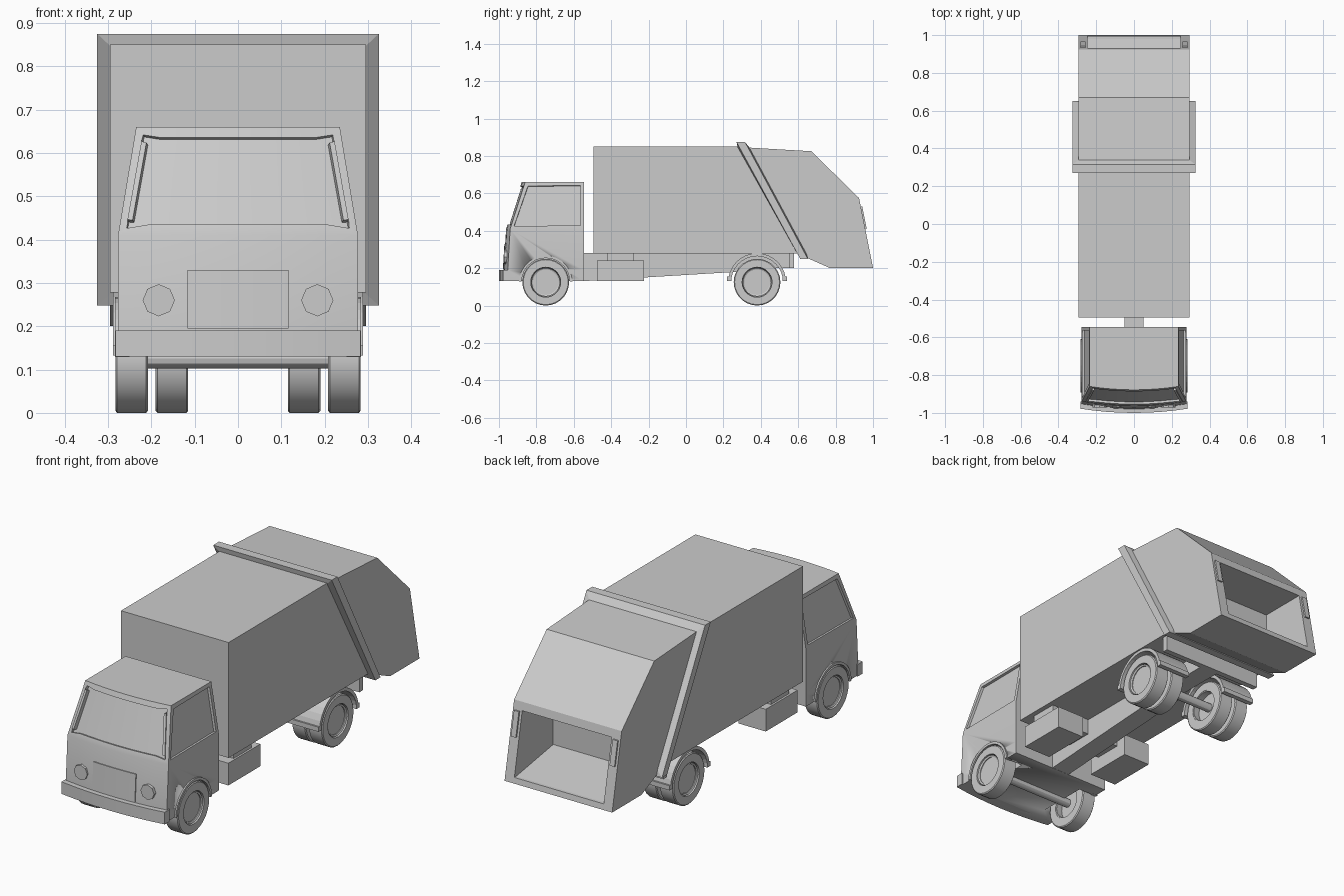
import bpy, bmesh
from math import sin, cos, pi, radians

if "Cube" in bpy.data.objects:
    bpy.data.objects.remove(bpy.data.objects["Cube"])


def finish(name, bm, smooth=False):
    bmesh.ops.recalc_face_normals(bm, faces=bm.faces)
    me = bpy.data.meshes.new(name)
    bm.to_mesh(me)
    bm.free()
    ob = bpy.data.objects.new(name, me)
    bpy.context.collection.objects.link(ob)
    if smooth:
        bpy.ops.object.select_all(action='DESELECT')
        ob.select_set(True)
        bpy.context.view_layer.objects.active = ob
        bpy.ops.object.shade_smooth_by_angle(angle=radians(30))
    return ob


def loft(rings, caps=True, closed=False):
    """Skin between rings that have equal point counts."""
    bm = bmesh.new()
    vs = [[bm.verts.new(p) for p in r] for r in rings]
    pairs = list(zip(vs, vs[1:])) + ([(vs[-1], vs[0])] if closed else [])
    for a, b in pairs:
        for i in range(len(a)):
            j = (i + 1) % len(a)
            bm.faces.new((a[i], a[j], b[j], b[i]))
    if caps and not closed:
        bm.faces.new(vs[0])
        bm.faces.new(vs[-1])
    bmesh.ops.recalc_face_normals(bm, faces=bm.faces)
    return bm


def prism(name, profile, x0, x1):
    """Side profile (y, z) extruded across x."""
    return finish(name, loft([[(x, y, z) for y, z in profile] for x in (x0, x1)]))


def box(name, x0, x1, y0, y1, z0, z1):
    return prism(name, [(y0, z0), (y1, z0), (y1, z1), (y0, z1)], x0, x1)


def lathe(name, profile, y, z, n=28, closed=True):
    """Profile (x, radius) spun about an axle along x."""
    rings = [[(x, y + r * cos(2 * pi * i / n), z + r * sin(2 * pi * i / n))
              for i in range(n)] for x, r in profile]
    return finish(name, loft(rings, caps=not closed, closed=closed), True)


def arch(name, x0, x1, y, z, r0, r1, n=14, a0=0.0):
    """Half ring over a wheel."""
    ang = [a0 + (pi - 2 * a0) * i / n for i in range(n + 1)]
    prof = [(y + r1 * cos(a), z + r1 * sin(a)) for a in ang]
    prof += [(y + r0 * cos(a), z + r0 * sin(a)) for a in reversed(ang)]
    return prism(name, prof, x0, x1)


def cut(ob, cutter):
    m = ob.modifiers.new("cut", 'BOOLEAN')
    m.operation = 'DIFFERENCE'
    m.object = cutter
    cutter.hide_render = True
    cutter.hide_viewport = True


def bowed(z, hw, yf, sag, yb, n=8):
    """Horizontal ring with a gently bowed front."""
    ts = [-1 + 2 * i / n for i in range(n + 1)]
    return [(hw * t, yf + sag * t * t, z) for t in ts] + [(hw, yb, z), (-hw, yb, z)]


FY, RY, WZ = -0.75, 0.38, 0.125

# Cab with recessed windscreen and side windows
bm = loft([bowed(0.13, 0.276, -0.978, 0.022, -0.545),
           bowed(0.19, 0.277, -0.975, 0.022, -0.545),
           bowed(0.41, 0.277, -0.962, 0.022, -0.545),
           bowed(0.66, 0.235, -0.878, 0.018, -0.545)])
groups = [lambda f: f.normal.y < -0.6, lambda f: f.normal.x > 0.85,
          lambda f: f.normal.x < -0.85]
for test in groups:
    sel = [f for f in bm.faces if 0.5 < f.calc_center_median().z < 0.6 and test(f)]
    bmesh.ops.inset_region(bm, faces=sel, thickness=0.026, depth=0)
    bmesh.ops.inset_region(bm, faces=sel, thickness=0.001, depth=-0.012)
cab = finish("cab", bm, True)

# Bumper, grille panel and headlights
finish("bumper", loft([bowed(z, 0.283, -1.0, 0.022, -0.94) for z in (0.13, 0.19)]), True)
finish("grille_panel", loft([bowed(0.195, 0.117, -0.979, 0.004, -0.95),
                             bowed(0.33, 0.117, -0.971, 0.004, -0.94)]), True)
for s in (1, -1):
    rings = [[(s * 0.183 + 0.037 * cos(pi * i / 4), y, 0.26 + 0.037 * sin(pi * i / 4))
              for i in range(8)] for y in (-0.972, -0.94)]
    finish("headlight", loft(rings))

# Refuse body
prism("refuse_body", [(-0.495, 0.278), (-0.495, 0.85), (0.3, 0.85), (0.615, 0.278)],
      -0.295, 0.295)

# Sloped flange between body and tailgate
flange = [(0.295, 0.276, 0.847, 0.598, 0.275), (0.325, 0.27, 0.875, 0.612, 0.248),
          (0.325, 0.315, 0.875, 0.652, 0.248), (0.295, 0.338, 0.846, 0.645, 0.275)]
finish("tailgate_flange", loft([[(-w, yt, zt), (w, yt, zt), (w, yb, zb), (-w, yb, zb)]
                                for w, yt, zt, yb, zb in flange]))

# Tailgate with open loading hopper
tailgate = prism("tailgate", [(0.31, 0.846), (0.67, 0.825), (0.925, 0.575), (1.0, 0.2),
                              (0.77, 0.2), (0.64, 0.258)], -0.295, 0.295)
cut(tailgate, prism("hopper_cutter", [(1.1, 0.225), (0.98, 0.228), (0.69, 0.275),
                                      (0.69, 0.535), (1.1, 0.535)], -0.245, 0.245))

# Chassis spine, rear cross member and axles
prism("chassis_spine", [(-0.56, 0.13), (-0.225, 0.15), (0.27, 0.18), (0.3, 0.2),
                        (0.575, 0.2), (0.575, 0.28), (-0.56, 0.28)], -0.05, 0.05)
box("rear_cross_member", -0.28, 0.28, 0.55, 0.578, 0.2, 0.28)
for y in (FY, RY):
    lathe("axle", [(-0.22, 0.022), (0.22, 0.022)], y, WZ, 12, closed=False)

for s in (1, -1):
    # Side storage boxes and rear lamps
    box("side_box", s * 0.13, s * 0.28, -0.475, -0.225, 0.13, 0.24)
    box("box_bracket", s * 0.04, s * 0.27, -0.42, -0.28, 0.2, 0.279)
    prism("rear_lamp", [(0.93, 0.53), (0.942, 0.53), (0.966, 0.41), (0.95, 0.41)],
          s * 0.257, s * 0.284)

    # Wheels: single front, dual rear
    for y, xs in ((FY, (0.208,)), (RY, (0.208, 0.115))):
        for x in xs:
            lathe("tyre", [(s * (x + a), r) for a, r in
                           ((0, 0.08), (0, 0.12), (0.004, 0.125), (0.071, 0.125),
                            (0.075, 0.12), (0.075, 0.08))], y, WZ)
            lathe("rim", [(s * (x + a), r) for a, r in
                          ((0.035, 0.076), (0.07, 0.076), (0.066, 0.068), (0.062, 0.068))],
                  y, WZ, closed=False)
            lathe("rim_band", [(s * (x + a), r) for a, r in
                               ((0.002, 0.074), (0.073, 0.081), (0.002, 0.081))], y, WZ)

    # Front wheel arches
    cut(cab, lathe("arch_cutter", [(s * 0.18, 0.132), (s * 0.32, 0.132)],
                   FY, WZ, 32, closed=False))
    arch("front_arch", s * 0.25, s * 0.284, FY, WZ, 0.129, 0.142, a0=0.03)

    # Rear mudguards with short flaps
    arch("rear_mudguard", s * 0.11, s * 0.288, RY, WZ, 0.139, 0.155, a0=0.15)
    for d in (1, -1):
        y = RY + d * 0.148
        box("mud_flap", s * 0.11, s * 0.288, y - 0.012, y + 0.012, 0.132, 0.155)
